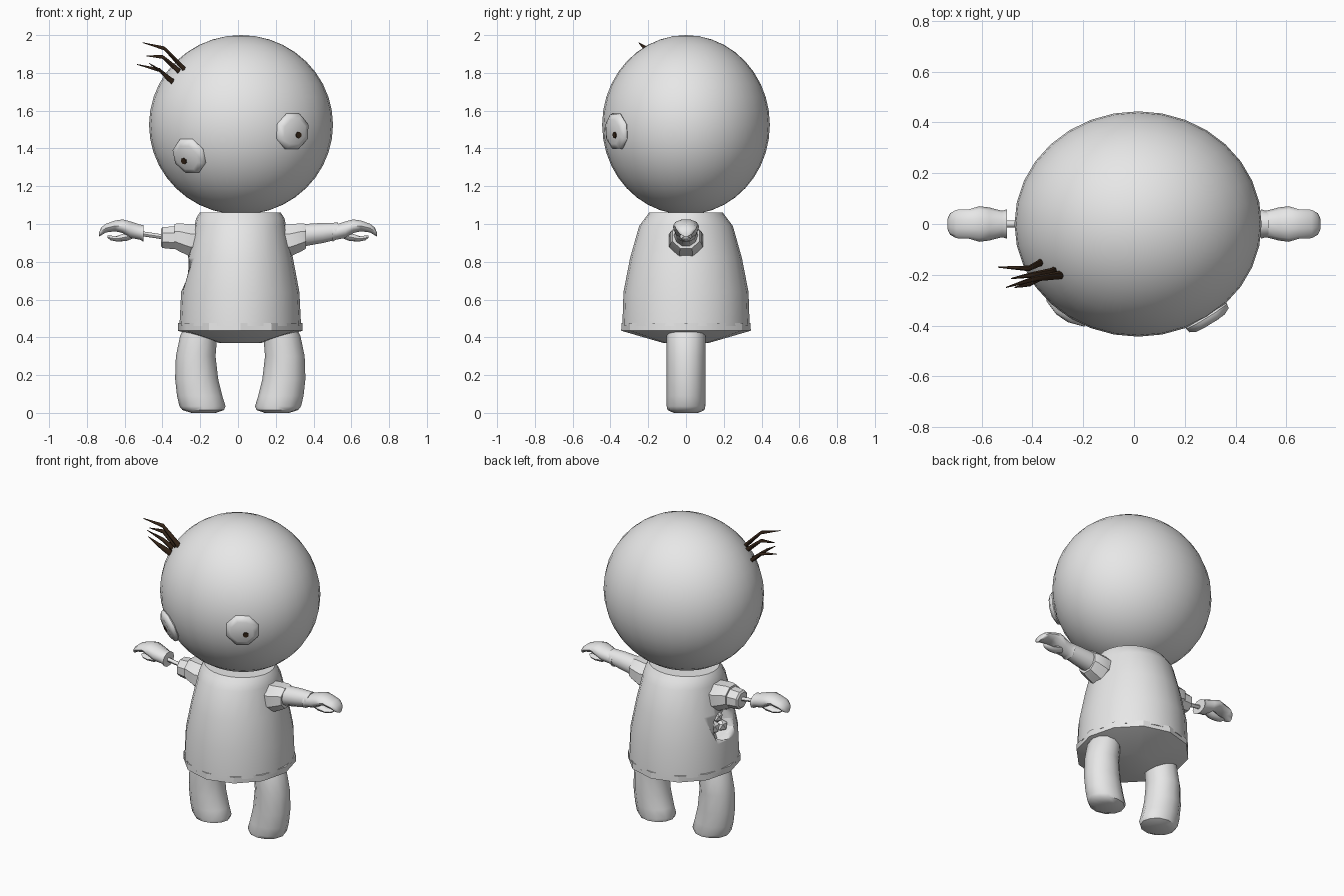
import bpy, bmesh, math, random
from mathutils import Vector, Matrix

if "Cube" in bpy.data.objects:
    bpy.data.objects.remove(bpy.data.objects["Cube"])

random.seed(4)


def material(name, rgb):
    m = bpy.data.materials.new(name)
    m.diffuse_color = (*rgb, 1)
    m.use_nodes = True
    m.node_tree.nodes["Principled BSDF"].inputs["Base Color"].default_value = m.diffuse_color
    return m


GREY = material("pale_grey", (0.8, 0.8, 0.8))
BROWN = material("dark_brown", (0.035, 0.018, 0.009))
CX = 0.012  # centre line of the figure


def finish(name, bm, mat, angle=45):
    bmesh.ops.recalc_face_normals(bm, faces=bm.faces)
    me = bpy.data.meshes.new(name)
    bm.to_mesh(me)
    bm.free()
    me.materials.append(mat)
    ob = bpy.data.objects.new(name, me)
    bpy.context.collection.objects.link(ob)
    bpy.ops.object.select_all(action='DESELECT')
    ob.select_set(True)
    bpy.context.view_layer.objects.active = ob
    bpy.ops.object.shade_smooth_by_angle(angle=math.radians(angle))
    return ob


def loft(name, rings, mat=GREY, axis='Z', sides=12, side=1, angle=45, turn=0):
    """Skin rings (x, y, z, radius a, radius b); side=-1 mirrors across x."""
    bm = bmesh.new()
    loops = []
    for x, y, z, a, b in rings:
        loop = []
        for i in range(sides):
            t = 2 * math.pi * (i + turn) / sides
            u, v = a * math.cos(t), b * math.sin(t)
            p = (x + u, y + v, z) if axis == 'Z' else (x, y + u, z + v)
            loop.append(bm.verts.new((p[0] * side, p[1], p[2])))
        loops.append(loop)
    for l0, l1 in zip(loops, loops[1:]):
        for i in range(sides):
            j = (i + 1) % sides
            bm.faces.new((l0[i], l0[j], l1[j], l1[i]))
    bm.faces.new(loops[0])
    bm.faces.new(loops[-1])
    return finish(name, bm, mat, angle)


# Head
HC, HR = Vector((0.016, 0, 1.525)), Vector((0.487, 0.444, 0.475))
bm = bmesh.new()
bmesh.ops.create_uvsphere(bm, u_segments=32, v_segments=20, radius=1)
bmesh.ops.transform(bm, matrix=Matrix.Translation(HC) @ Matrix.Diagonal((*HR, 1)), verts=bm.verts)
finish("head", bm, GREY)


# Eyes: thick faceted buttons lying on the head, each with a tiny pupil
def disc(name, centre, normal, profile, sides, mat):
    bm = bmesh.new()
    rot = Vector(normal).to_track_quat('Z', 'Y').to_matrix().to_4x4()
    mat4 = Matrix.Translation(centre) @ rot
    loops = [[bm.verts.new(mat4 @ Vector((r * math.cos(2 * math.pi * (i + .5) / sides),
                                          r * math.sin(2 * math.pi * (i + .5) / sides), h)))
              for i in range(sides)] for r, h in profile]
    for l0, l1 in zip(loops, loops[1:]):
        for i in range(sides):
            j = (i + 1) % sides
            bm.faces.new((l0[i], l0[j], l1[j], l1[i]))
    bm.faces.new(loops[0])
    bm.faces.new(loops[-1])
    finish(name, bm, mat, 50)


def on_head(x, z):
    u, w = (x - HC.x) / HR.x, (z - HC.z) / HR.z
    v = -math.sqrt(1 - u * u - w * w)
    return Vector((x, v * HR.y, z)), Vector((u / HR.x, v / HR.y, w / HR.z)).normalized()


for label, ex, ez, px, pz in (("left", -0.258, 1.36, -0.272, 1.342), ("right", 0.288, 1.49, 0.306, 1.473)):
    p, n = on_head(ex, ez)
    disc(label + "_eye", p, n, ((0.08, -0.03), (0.102, -0.005), (0.098, 0.012), (0.07, 0.026)), 8, GREY)
    q = Vector((px, 0, pz))
    q.y = p.y - (n.x * (px - p.x) + n.z * (pz - p.z)) / n.y  # stay on the eye plane
    disc(label + "_pupil", q, n, ((0.019, 0.02), (0.017, 0.031)), 7, BROWN)

# Shirt body with a torn hole in one side
body = loft("body", [(CX, 0, z, a, b) for z, a, b in (
    (0.46, 0.322, 0.337), (0.64, 0.313, 0.331), (0.82, 0.279, 0.296),
    (0.99, 0.242, 0.248), (1.03, 0.234, 0.218), (1.06, 0.215, 0.195))], sides=24)
bm = bmesh.new()
bmesh.ops.create_icosphere(bm, subdivisions=2, radius=1)
for v in bm.verts:
    v.co *= random.uniform(0.85, 1.12)
bmesh.ops.transform(bm, matrix=Matrix.Translation((-0.30, 0, 0.735))
                    @ Matrix.Diagonal((0.10, 0.12, 0.10, 1)), verts=bm.verts)
cutter = finish("tear_cutter", bm, GREY, 10)
cutter.hide_render = True
cutter.hide_viewport = True
cut = body.modifiers.new("tear", 'BOOLEAN')
cut.operation, cut.object, cut.solver = 'DIFFERENCE', cutter, 'EXACT'

# Stuffing lumps inside the tear
bm = bmesh.new()
for y, z, r in ((-0.04, 0.70, 0.04), (0.045, 0.72, 0.045), (0.0, 0.77, 0.035)):
    bmesh.ops.create_icosphere(bm, subdivisions=1, radius=r, matrix=Matrix.Translation((-0.225, y, z)))
finish("stuffing", bm, GREY, 20)

# Hem band and faceted underside
loft("hem", [(CX, 0, 0.478, 0.315, 0.33), (CX, 0, 0.475, 0.33, 0.342), (CX, 0, 0.435, 0.33, 0.343),
             (CX, 0, 0.37, 0.11, 0.12)], sides=12, angle=30)

# Mirrored legs and sleeves
for label, s in (("left", -1), ("right", 1)):
    off = CX * s
    loft(label + "_leg", [(x + off, 0, z, a, b) for x, z, a, b in (
        (0.205, 0.46, 0.085, 0.098), (0.22, 0.41, 0.098, 0.102), (0.236, 0.30, 0.105, 0.102),
        (0.231, 0.18, 0.114, 0.102), (0.215, 0.09, 0.120, 0.102), (0.200, 0.035, 0.122, 0.102),
        (0.196, 0.015, 0.110, 0.098), (0.194, 0.0, 0.065, 0.065))], side=s)
    loft(label + "_sleeve", [(x + off, 0, z, a, b) for x, z, a, b in (
        (0.19, 0.915, 0.085, 0.085), (0.265, 0.913, 0.096, 0.092), (0.325, 0.93, 0.088, 0.08),
        (0.348, 0.935, 0.078, 0.07))], axis='X', sides=8, side=s, angle=25, turn=0.5)
    # Mitten hand: curved fingers above, thumb below
    loft(label + "_hand", [(x, 0, z, a, b) for x, z, a, b in (
        (0.50, 0.95, 0.058, 0.046), (0.52, 0.957, 0.052, 0.042), (0.57, 0.97, 0.065, 0.046),
        (0.61, 0.988, 0.070, 0.038), (0.65, 0.990, 0.058, 0.030), (0.70, 0.978, 0.056, 0.024),
        (0.725, 0.960, 0.042, 0.022), (0.735, 0.945, 0.02, 0.012))], axis='X', sides=10, side=s, angle=60)
    loft(label + "_thumb", [(x, 0, z, a, b) for x, z, a, b in (
        (0.54, 0.955, 0.03, 0.025), (0.59, 0.932, 0.032, 0.022), (0.64, 0.922, 0.026, 0.015),
        (0.675, 0.926, 0.02, 0.012), (0.69, 0.932, 0.01, 0.006))], axis='X', sides=8, side=s, angle=60)

# One whole forearm, and one bare rod with a stub of cuff
loft("right_forearm", [(0.33, 0, 0.938, 0.066, 0.063), (0.45, 0, 0.953, 0.056, 0.056),
                       (0.53, 0, 0.963, 0.050, 0.046)], axis='X', sides=10, angle=60)
loft("left_cuff", [(0.33, 0, 0.927, 0.07, 0.066), (0.40, 0, 0.928, 0.062, 0.06),
                   (0.408, 0, 0.928, 0.05, 0.048)], axis='X', sides=8, side=-1, angle=25, turn=0.5)
loft("left_arm_rod", [(0.35, 0, 0.925, 0.013, 0.013), (0.52, 0, 0.95, 0.013, 0.013)],
     axis='X', sides=8, side=-1)

# Tuft of hair: tapered bent strands given as root, bend, tip
strands = (
    ((-0.285, -0.20, 1.82), (-0.39, -0.215, 1.93), (-0.505, -0.25, 1.96)),
    ((-0.325, -0.19, 1.82), (-0.40, -0.20, 1.885), (-0.485, -0.215, 1.89)),
    ((-0.345, -0.14, 1.745), (-0.415, -0.175, 1.815), (-0.535, -0.17, 1.845)),
    ((-0.355, -0.20, 1.76), (-0.41, -0.235, 1.81), (-0.47, -0.25, 1.85)),
)
for k, (root, bend, tip) in enumerate(strands):
    root, bend, tip = map(Vector, (root, bend, tip))
    inner = root.lerp(HC, 0.08)
    rings = [(*inner, 0.018, 0.02), (*root, 0.017, 0.02), (*root.lerp(bend, 0.5), 0.014, 0.017),
             (*bend, 0.011, 0.012), (*bend.lerp(tip, 0.5), 0.007, 0.007), (*tip, 0.002, 0.002)]
    loft(f"hair_strand_{k + 1}", rings, BROWN, axis='X', sides=6, angle=60)
